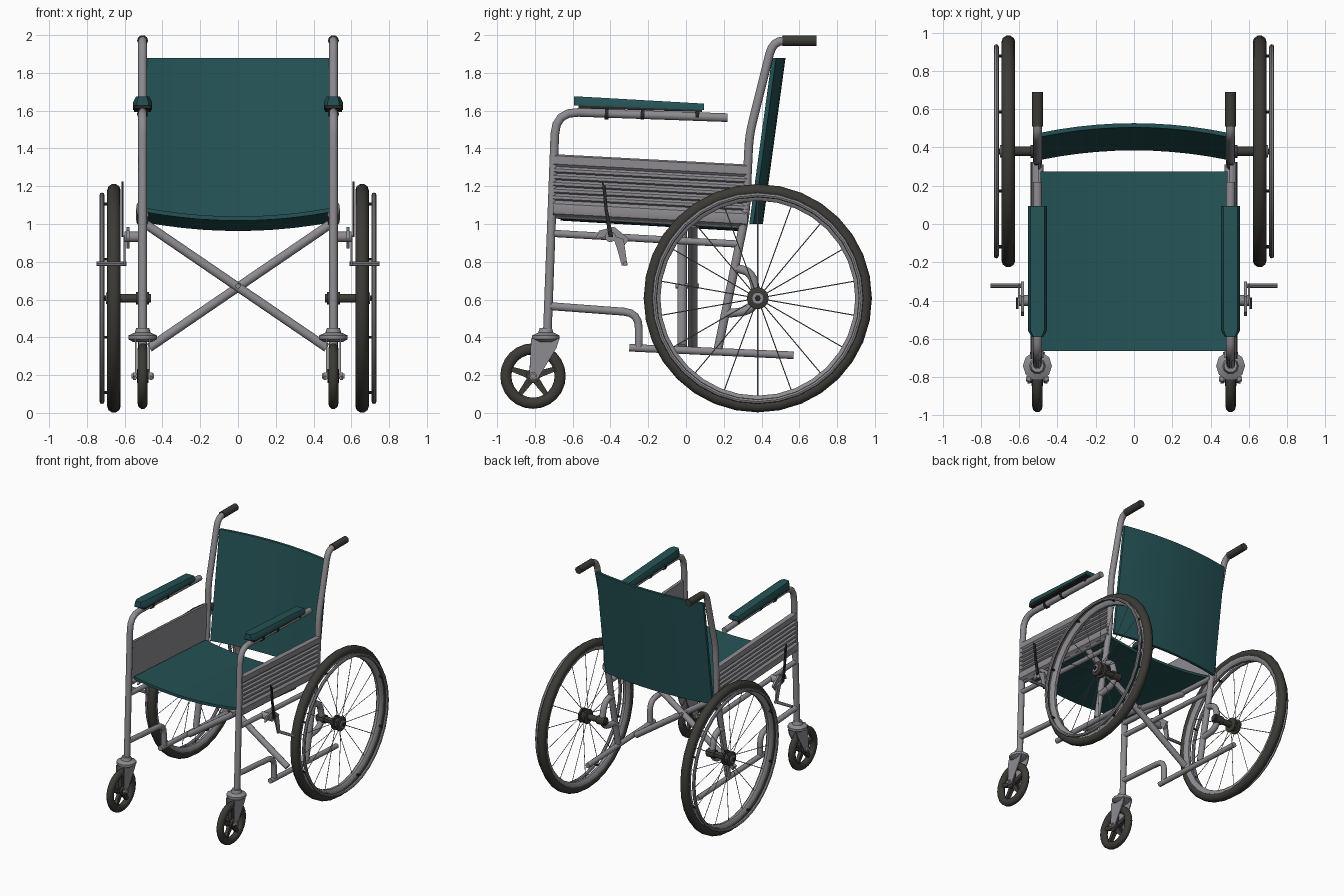
import bpy, bmesh, math
from mathutils import Vector

if "Cube" in bpy.data.objects:
    bpy.data.objects.remove(bpy.data.objects["Cube"])


def material(name, rgb):
    m = bpy.data.materials.new(name)
    m.diffuse_color = (*rgb, 1)
    m.use_nodes = True
    m.node_tree.nodes["Principled BSDF"].inputs["Base Color"].default_value = m.diffuse_color
    return m


METAL = material("grey metal", (0.27, 0.26, 0.28))
RUBBER = material("dark rubber", (0.045, 0.043, 0.036))
TEAL = material("teal vinyl", (0.018, 0.085, 0.092))
BLACK = material("black plastic", (0.022, 0.022, 0.022))


def finish(name, bm, mat, angle=40):
    bmesh.ops.recalc_face_normals(bm, faces=bm.faces[:])
    me = bpy.data.meshes.new(name)
    bm.to_mesh(me)
    bm.free()
    return place(name, me, mat, angle)


def place(name, me, mat, angle=40):
    me.materials.clear()
    me.materials.append(mat)
    ob = bpy.data.objects.new(name, me)
    bpy.context.collection.objects.link(ob)
    bpy.ops.object.select_all(action='DESELECT')
    ob.select_set(True)
    bpy.context.view_layer.objects.active = ob
    bpy.ops.object.shade_smooth_by_angle(angle=math.radians(angle))
    return ob


def fillet(pts, rad):
    """Round the inner corners of a path."""
    pts = [Vector(p) for p in pts]
    out = [pts[0]]
    for a, b, c in zip(pts, pts[1:], pts[2:]):
        p = b + (a - b).normalized() * min(rad, (a - b).length * .49)
        q = b + (c - b).normalized() * min(rad, (c - b).length * .49)
        for i in range(5):
            t = i / 4
            out.append(p * (1 - t) ** 2 + b * 2 * t * (1 - t) + q * t * t)
    return out + [pts[-1]]


def tube(name, pts, r, mat=METAL, rad=0.08, res=3):
    cu = bpy.data.curves.new(name, 'CURVE')
    cu.dimensions = '3D'
    cu.bevel_depth, cu.bevel_resolution, cu.use_fill_caps = r, res, True
    path = fillet(pts, rad)
    sp = cu.splines.new('POLY')
    sp.points.add(len(path) - 1)
    for p, v in zip(sp.points, path):
        p.co = (*v, 1)
    tmp = bpy.data.objects.new(name + "_path", cu)
    bpy.context.collection.objects.link(tmp)
    bpy.context.view_layer.update()
    dg = bpy.context.evaluated_depsgraph_get()
    me = bpy.data.meshes.new_from_object(tmp.evaluated_get(dg))
    bpy.data.objects.remove(tmp)
    return place(name, me, mat, 50)


def lathe(name, profile, centre, mat, n=32, closed=True):
    """Revolve (x offset, radius) points about an x-parallel axis."""
    bm = bmesh.new()
    cx, cy, cz = centre
    rings = [[bm.verts.new((cx + x, cy + r * math.cos(2 * math.pi * i / n), cz + r * math.sin(2 * math.pi * i / n)))
              for i in range(n)] for x, r in profile]
    pairs = list(zip(rings, rings[1:]))
    if closed:
        pairs.append((rings[-1], rings[0]))
    else:
        bm.faces.new(rings[0])
        bm.faces.new(rings[-1])
    for a, b in pairs:
        for i in range(n):
            j = (i + 1) % n
            bm.faces.new((a[i], a[j], b[j], b[i]))
    return finish(name, bm, mat)


def ring_section(w, r0, r1, n=10):
    rc, h = (r0 + r1) / 2, (r1 - r0) / 2
    return [(w * math.cos(2 * math.pi * i / n), rc + h * math.sin(2 * math.pi * i / n)) for i in range(n)]


def cyl(name, x0, x1, r, y, z, mat, n=14):
    return lathe(name, [(x0, r), (x1, r)], (0, y, z), mat, n, False)


def loft(name, sections, mat, angle=40):
    bm = bmesh.new()
    rows = [[bm.verts.new(p) for p in s] for s in sections]
    n = len(rows[0])
    for a, b in zip(rows, rows[1:]):
        for i in range(n):
            bm.faces.new((a[i], a[(i + 1) % n], b[(i + 1) % n], b[i]))
    bm.faces.new(rows[0])
    bm.faces.new(rows[-1])
    return finish(name, bm, mat, angle)


def plate(name, x0, x1, yz, mat):
    return loft(name, [[(x, y, z) for y, z in yz] for x in (x0, x1)], mat)


# Seat sling, sagging in the middle and lower at the rear
XS = [-0.49 + 0.098 * i for i in range(11)]


def sag(x):
    return 1 - (x / 0.49) ** 2


loft("seat", [[(x, y, z - 0.045 * sag(x)) for x in XS] + [(x, y, z - 0.022 - 0.045 * sag(x)) for x in reversed(XS)]
              for y, z in ((-0.665, 1.085), (0.275, 1.03))], TEAL)
# Backrest sling, bowed rearward
loft("backrest", [[(x, y + 0.05 * sag(x), z) for x in XS] + [(x, y + 0.022 + 0.05 * sag(x), z) for x in reversed(XS)]
                  for y, z in ((0.335, 1.0), (0.455, 1.88))], TEAL)

# Folding cross brace
for s, y in ((1, -0.02), (-1, 0.035)):
    tube("cross_brace", [(-0.49 * s, y, 1.0), (0.47 * s, y, 0.345)], 0.025)
tube("brace_pivot", [(0, -0.055, 0.672), (0, 0.07, 0.672)], 0.014)

WY, WZ = 0.38, 0.607
for s in (-1, 1):
    side = "right_" if s > 0 else "left_"
    X = 0.505 * s

    def run(name, pts, r=0.024, mat=METAL, rad=0.08, x=X):
        return tube(side + name, [(x, y, z) for y, z in pts], r, mat, rad)

    # Frame tubes
    run("front_post_and_arm", [(-0.735, 0.40), (-0.69, 1.595), (0.22, 1.563)], rad=0.12)
    run("back_post", [(0.17, 0.34), (0.315, 1.05), (0.335, 1.47), (0.46, 1.97), (0.58, 1.97)], rad=0.07)
    run("push_grip", [(0.51, 1.971), (0.69, 1.971)], 0.029, RUBBER)
    run("seat_rail", [(-0.70, 1.05), (0.31, 0.995)], 0.022, x=0.495 * s)
    run("middle_rail", [(-0.70, 0.95), (0.29, 0.893)], 0.02)
    run("lower_rail", [(-0.72, 0.565), (-0.25, 0.53), (-0.25, 0.34)], 0.022)
    run("bottom_rail", [(-0.30, 0.345), (0.57, 0.305)], 0.021)
    run("axle_bracket_top", [(0.25, 0.77), (0.35, 0.745), (0.375, 0.62)], 0.024)
    run("axle_bracket_base", [(0.21, 0.525), (0.34, 0.54), (0.375, 0.60)], 0.024)

    # Ribbed side panel: flat inside, corrugated outside
    outer = [(0.515, 1.37), (0.53, 1.362), (0.53, 1.318), (0.518, 1.305)]
    for k in range(5):
        z = 1.30 - 0.036 * k
        outer += [(0.53, z - 0.007), (0.53, z - 0.022), (0.515, z - 0.03)]
    outer += [(0.535, 1.108), (0.54, 1.08), (0.535, 1.055), (0.515, 1.04), (0.498, 1.04), (0.498, 1.37)]
    loft(side + "side_panel", [[(s * x, y, z + dz) for x, z in outer] for y, dz in ((-0.705, 0), (0.325, -0.055))],
         METAL, 25)

    # Armrest pad with chamfered top and tapered front
    pad = []
    for y, z, w in ((-0.592, 1.627, 0.03), (-0.555, 1.627, 0.05), (0.095, 1.603, 0.05)):
        h = 0.048 - 0.02 * (y + 0.59)
        pad.append([(X - w, y, z), (X - w, y, z + h * .4), (X - w * .72, y, z + h),
                    (X + w * .72, y, z + h), (X + w, y, z + h * .4), (X + w, y, z)])
    loft(side + "armrest_pad", pad, TEAL, 30)
    plate(side + "armrest_base", X - 0.045, X + 0.045,
          [(-0.57, 1.628), (0.085, 1.604), (0.085, 1.594), (-0.57, 1.612)], BLACK)
    for y in (-0.42, -0.23, 0.06):
        run("armrest_clip", [(y - 0.01, 1.583), (y + 0.01, 1.582)], 0.03, BLACK)

    # Drive wheel
    C = (0.657 * s, WY, WZ)
    lathe(side + "wheel_tyre", ring_section(0.036, 0.538, 0.606), C, RUBBER)
    lathe(side + "wheel_rim", [(-0.027, 0.55), (0.027, 0.55), (0.024, 0.53), (0.01, 0.516), (-0.01, 0.516),
                               (-0.024, 0.53)], C, METAL)
    lathe(side + "hand_rim", ring_section(0.013, 0.534, 0.56, 8), (0.72 * s, WY, WZ), METAL)
    for k in range(8):
        a = math.pi / 4 * (k + 0.5)
        y, z = WY + 0.54 * math.cos(a), WZ + 0.54 * math.sin(a)
        cyl(side + "hand_rim_peg", 0.665 * s, 0.718 * s, 0.008, y, z, BLACK, 6)
    for k in range(18):
        a = 2 * math.pi * k / 18 + math.pi / 2
        d, hx = Vector((0, math.cos(a), math.sin(a))), (0.022 if k % 2 else -0.022)
        tube(side + "wheel_spoke", [Vector((C[0] + hx, WY, WZ)) + d * 0.04, Vector(C) + d * 0.522], 0.0028, res=0)
    lathe(side + "wheel_hub", [(-0.035, 0.045), (-0.03, 0.058), (-0.015, 0.058), (-0.012, 0.04), (0.012, 0.04),
                               (0.015, 0.058), (0.03, 0.058), (0.035, 0.045)], C, RUBBER, 16, False)
    cyl(side + "hub_cap", 0.68 * s, 0.70 * s, 0.032, WY, WZ, METAL)
    cyl(side + "hub_nut", 0.69 * s, 0.708 * s, 0.016, WY, WZ, BLACK, 6)
    cyl(side + "axle", 0.46 * s, 0.64 * s, 0.024, WY, WZ, RUBBER)
    cyl(side + "axle_collar", 0.47 * s, 0.54 * s, 0.034, WY, WZ, RUBBER)

    # Caster wheel with five spokes
    cy, cz = -0.81, 0.195
    lathe(side + "caster_tyre", ring_section(0.027, 0.113, 0.175), (X, cy, cz), RUBBER, 24)
    cyl(side + "caster_hub", X - 0.03, X + 0.03, 0.038, cy, cz, RUBBER)
    for k in range(5):
        a = 2 * math.pi * k / 5 + math.pi / 2
        c, n = math.cos(a), math.sin(a)
        pts = [(cy + r * c - w * n, cz + r * n + w * c) for r, w in
               ((0.02, 0.02), (0.125, 0.012), (0.125, -0.012), (0.02, -0.02))]
        plate(side + "caster_spoke", X - 0.014, X + 0.014, pts, RUBBER)
    cyl(side + "caster_axle", X - 0.06, X + 0.06, 0.013, cy, cz, METAL)
    for o in (-1, 1):
        cyl(side + "caster_nut", X + o * 0.036, X + o * 0.052, 0.023, cy, cz, METAL, 6)
        plate(side + "caster_fork", X + o * 0.032, X + o * 0.04,
              [(-0.82, 0.395), (-0.67, 0.395), (-0.685, 0.345), (-0.785, 0.18), (-0.83, 0.18)], METAL)
    loft(side + "fork_crown", [[(X + w * math.cos(t * math.pi / 5), -0.742 + w * math.sin(t * math.pi / 5), z)
                                for t in range(10)] for z, w in ((0.375, 0.05), (0.39, 0.076), (0.41, 0.076),
                                                                 (0.425, 0.042), (0.45, 0.034))], METAL)

    # Parking brake
    cyl(side + "brake_clamp", 0.50 * s, 0.60 * s, 0.028, -0.40, 0.932, METAL)
    plate(side + "brake_plate", 0.575 * s, 0.59 * s,
          [(-0.48, 0.92), (-0.46, 0.965), (-0.38, 0.985), (-0.30, 0.92), (-0.34, 0.87), (-0.40, 0.94)], METAL)
    plate(side + "brake_arm", 0.595 * s, 0.607 * s,
          [(-0.39, 0.94), (-0.33, 0.92), (-0.31, 0.78), (-0.34, 0.78), (-0.365, 0.87)], METAL)
    cyl(side + "brake_shoe", 0.59 * s, 0.75 * s, 0.012, -0.322, 0.79, METAL, 8)
    plate(side + "brake_lever", 0.605 * s, 0.617 * s,
          [(-0.445, 1.225), (-0.425, 1.20), (-0.415, 1.08), (-0.385, 0.93), (-0.41, 0.93), (-0.432, 1.08)], BLACK)
